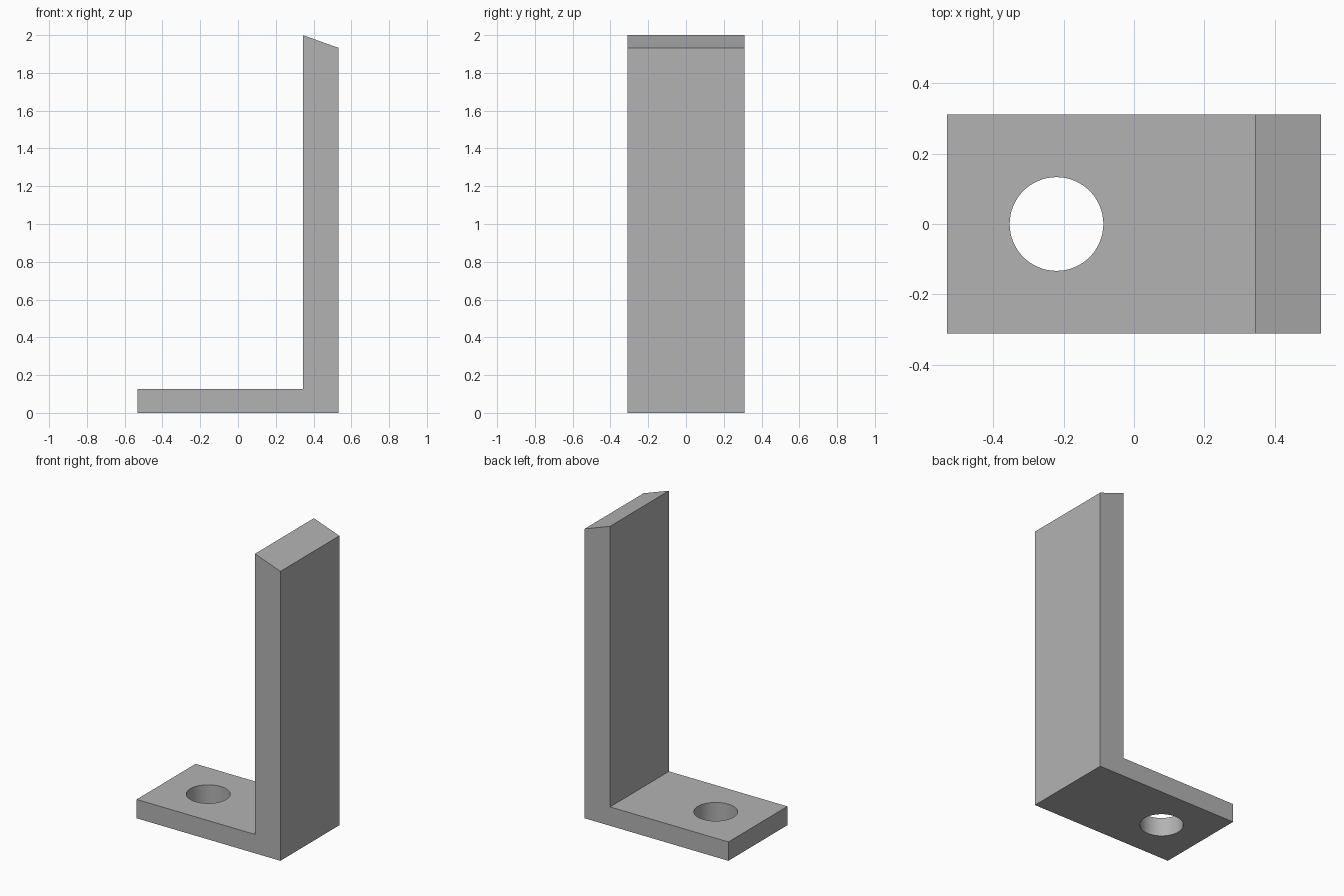
import bpy
import bmesh

if "Cube" in bpy.data.objects:
    bpy.data.objects.remove(bpy.data.objects["Cube"], do_unlink=True)

HALF_X, HALF_Y = 0.531, 0.311
HOLE_X, HOLE_R = -0.22, 0.133

# Plain grey material
grey = bpy.data.materials.new("plain grey")
grey.use_nodes = True
colour = (0.45, 0.45, 0.45, 1)
grey.diffuse_color = colour
grey.node_tree.nodes["Principled BSDF"].inputs["Base Color"].default_value = colour


def link(name, bm):
    mesh = bpy.data.meshes.new(name)
    bmesh.ops.recalc_face_normals(bm, faces=bm.faces)
    bm.to_mesh(mesh)
    bm.free()
    mesh.materials.append(grey)
    obj = bpy.data.objects.new(name, mesh)
    bpy.context.collection.objects.link(obj)
    return obj


# Angle bracket: L profile with a slanted top, extruded along its width
profile = [(-HALF_X, 0), (HALF_X, 0), (HALF_X, 1.933), (0.343, 2.0),
           (0.343, 0.126), (-HALF_X, 0.126)]
bm = bmesh.new()
face = bm.faces.new([bm.verts.new((x, -HALF_Y, z)) for x, z in profile])
new = bmesh.ops.extrude_face_region(bm, geom=[face])["geom"]
bmesh.ops.translate(bm, vec=(0, 2 * HALF_Y, 0),
                    verts=[v for v in new if isinstance(v, bmesh.types.BMVert)])
bracket = link("angle_bracket", bm)

# Round bolt hole through the foot
bm = bmesh.new()
bmesh.ops.create_cone(bm, cap_ends=True, segments=64,
                      radius1=HOLE_R, radius2=HOLE_R, depth=0.5)
cutter = link("bolt_hole_cutter", bm)
cutter.location = (HOLE_X, 0, 0.06)
cutter.hide_render = True
cutter.hide_viewport = True

cut = bracket.modifiers.new("bolt hole", "BOOLEAN")
cut.operation = "DIFFERENCE"
cut.solver = "EXACT"
cut.object = cutter

# Bake the cut, then smooth the hole wall while keeping edges sharp
bpy.context.view_layer.update()
for o in bpy.context.selected_objects:
    o.select_set(False)
bracket.select_set(True)
bpy.context.view_layer.objects.active = bracket
bpy.ops.object.modifier_apply(modifier=cut.name)
bpy.data.objects.remove(cutter, do_unlink=True)
bpy.ops.object.shade_smooth_by_angle()
